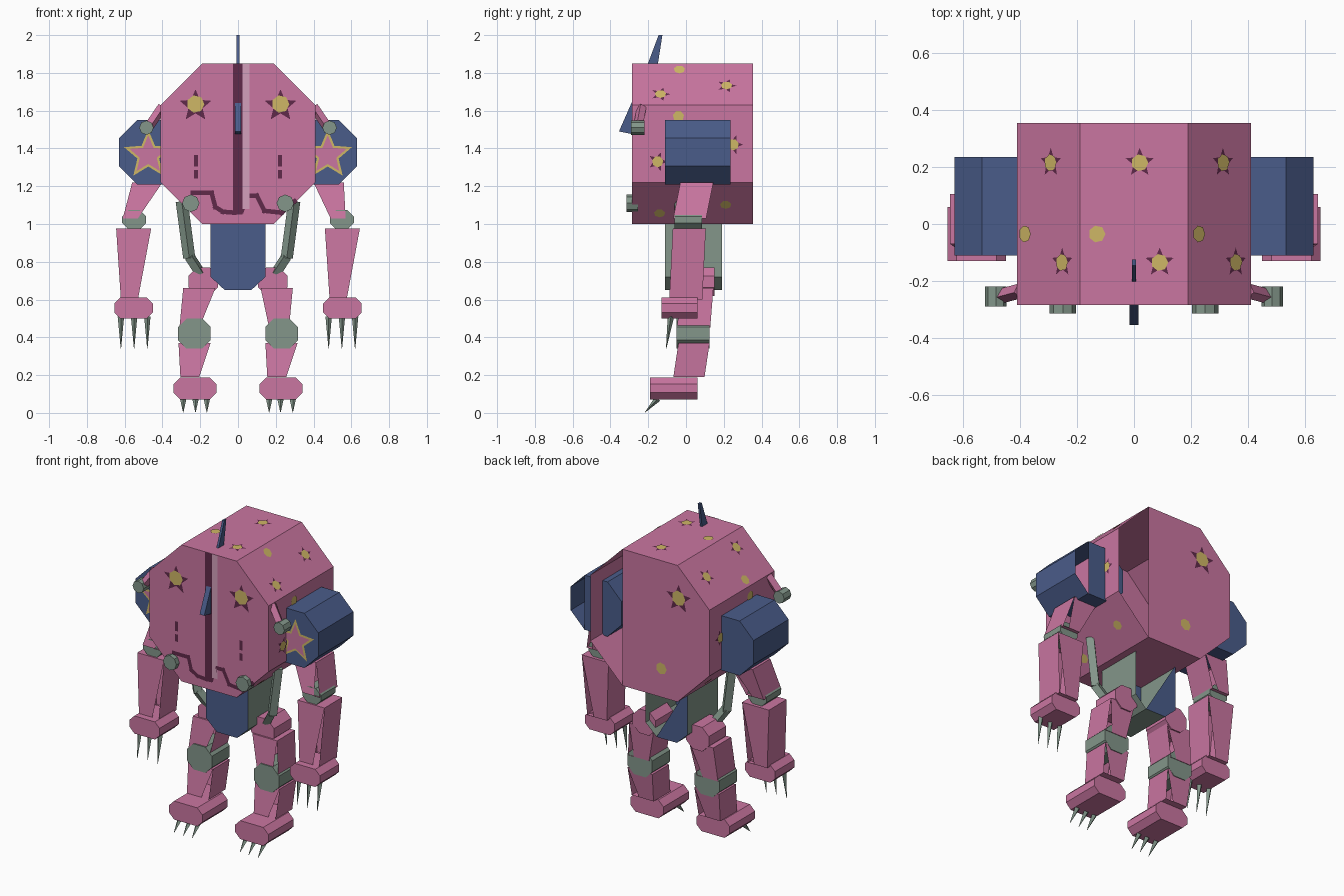
import bpy, bmesh, math
from mathutils import Vector, Matrix

if "Cube" in bpy.data.objects:
    bpy.data.objects.remove(bpy.data.objects["Cube"])


def mat(name, r, g, b):
    m = bpy.data.materials.new(name)
    lin = [((c / 255 + 0.055) / 1.055) ** 2.4 for c in (r, g, b)]
    m.diffuse_color = (*lin, 1)
    m.use_nodes = True
    m.node_tree.nodes["Principled BSDF"].inputs["Base Color"].default_value = m.diffuse_color
    return m


PINK = mat("pink", 202, 118, 161)
BLUE = mat("slate_blue", 74, 92, 138)
GREY = mat("grey_green", 131, 150, 138)
GOLD = mat("gold", 207, 183, 102)
PLUM = mat("dark_plum", 96, 42, 74)
PALE = mat("pale_pink", 212, 160, 188)


def finish(name, bm, *mats):
    me = bpy.data.meshes.new(name)
    bm.to_mesh(me)
    bm.free()
    for m in mats:
        me.materials.append(m)
    ob = bpy.data.objects.new(name, me)
    bpy.context.collection.objects.link(ob)
    return ob


def prism(name, pts, y0, y1, m, lean=0.0, skip_front=(), skip_back=(), cap=None):
    """Extrude a front profile (counter-clockwise x, z) along y, leaning with height."""
    bm = bmesh.new()
    zt = max(p[1] for p in pts)
    f = [bm.verts.new((x, y0 + lean * (z - zt), z)) for x, z in pts]
    b = [bm.verts.new((x, y1 + lean * (z - zt), z)) for x, z in pts]
    n = len(pts)
    caps = [bm.faces.new([f[i] for i in range(n) if i not in skip_front]),
            bm.faces.new([b[i] for i in reversed(range(n)) if i not in skip_back])]
    for i in range(n):
        j = (i + 1) % n
        bm.faces.new((f[j], f[i], b[i], b[j]))
    if cap:
        for c in caps:
            c.material_index = 1
    return finish(name, bm, m, *([cap] if cap else []))


def octagon(x0, x1, z0, z1, c):
    return [(x0 + c, z0), (x1 - c, z0), (x1, z0 + c), (x1, z1 - c),
            (x1 - c, z1), (x0 + c, z1), (x0, z1 - c), (x0, z0 + c)]


def mx(s, pts):
    """Mirror a profile to the other side and keep its winding."""
    return pts if s > 0 else [(-x, z) for x, z in reversed(pts)]


def limb(name, s, top, bot, zt, zb, y0, y1, lean, gap):
    """Tapered limb shell with a triangular opening in both caps."""
    if s < 0:
        top, bot = (-top[1], -top[0]), (-bot[1], -bot[0])
    pts = [(bot[0], zb), (bot[1] - gap, zb), (bot[1], zb), (top[1], zt), (top[0], zt)]
    prism(name, pts, y0, y1, PINK, lean, (2,), (2,))


def bar(name, p, q, r1, r2, m, seg=4):
    p, q = Vector(p), Vector(q)
    d = q - p
    bm = bmesh.new()
    bmesh.ops.create_cone(bm, cap_ends=True, segments=seg, radius1=r1, radius2=r2, depth=d.length,
                          matrix=Matrix.Translation((p + q) / 2) @ d.to_track_quat('Z', 'Y').to_matrix().to_4x4())
    return finish(name, bm, m)


def decal(name, c, n, pts, m, lift=0.003):
    """Flat painted plate on a surface at c with normal n."""
    n = Vector(n).normalized()
    v = Vector((0, 0, 1)) if abs(n.y) > 0.5 else Vector((0, 1, 0))
    u = v.cross(n)
    bm = bmesh.new()
    bm.faces.new([bm.verts.new(Vector(c) + n * lift + u * a + v * b) for a, b in pts])
    return finish(name, bm, m)


def star(r, k=0.45):
    return [((r if i % 2 == 0 else r * k) * math.cos(math.pi / 2 + i * math.pi / 5),
             (r if i % 2 == 0 else r * k) * math.sin(math.pi / 2 + i * math.pi / 5)) for i in range(10)]


def disc(r, n=7):
    return [(r * math.cos(2 * math.pi * i / n), r * math.sin(2 * math.pi * i / n)) for i in range(n)]


def rect(x0, x1, z0, z1):
    return [(x0, z0), (x1, z0), (x1, z1), (x0, z1)]


# Torso with an open strip at the back, and pelvis
prism("torso", octagon(-.41, .41, 1.0, 1.85, .22), -.285, .355, PINK, skip_back=(2, 3))
prism("pelvis", [(-.07, .65), (.07, .65), (.145, .72), (.145, 1.01), (-.145, 1.01), (-.145, .72)],
      -.11, .19, GREY, skip_back=(2, 3), cap=BLUE)

# Nose blade and top horn: thin side profiles
for name, prof, t in (("nose_blade", [(-.28, 1.66), (-.355, 1.49), (-.28, 1.475)], .016),
                      ("top_horn", [(-.205, 1.84), (-.15, 1.84), (-.125, 2.0), (-.145, 2.0)], .007)):
    bm = bmesh.new()
    L = [bm.verts.new((-t, y, z)) for y, z in prof]
    R = [bm.verts.new((t, y, z)) for y, z in prof]
    bm.faces.new(L)
    bm.faces.new(R[::-1])
    for i in range(len(prof)):
        j = (i + 1) % len(prof)
        bm.faces.new((L[i], L[j], R[j], R[i]))
    bmesh.ops.recalc_face_normals(bm, faces=bm.faces[:])
    finish(name, bm, BLUE)

# Painted front markings
FRONT, F = (0, -1, 0), (0, -.285, 0)
decal("centre_stripe", F, FRONT, rect(-.026, .024, 1.05, 1.85), PLUM)
decal("pale_stripe", F, FRONT, rect(.024, .06, 1.08, 1.85), PALE)
for s in (-1, 1):
    decal("eye_star", (s * .225, -.285, 1.625), FRONT, star(.088), PLUM)
    decal("eye_spot", (s * .225, -.285, 1.635), FRONT, disc(.047), GOLD, .005)
    for z0, z1 in ((1.305, 1.365), (1.24, 1.285)):
        decal("cheek_dash", F, FRONT, rect(s * .222 - .011, s * .222 + .011, z0, z1), PLUM)
for path in ([(-.24, 1.165), (-.14, 1.165), (-.12, 1.09), (-.08, 1.065), (-.02, 1.06)],
             [(.02, 1.07), (.05, 1.15), (.1, 1.15), (.14, 1.07), (.23, 1.06), (.3, 1.12)]):
    for (ax, az), (bx, bz) in zip(path, path[1:]):
        d = Vector((bx - ax, bz - az)).normalized() * .012
        decal("mouth_line", F, FRONT, [(ax - d.x + d.y, az - d.y - d.x), (bx + d.x + d.y, bz + d.y - d.x),
                                       (bx + d.x - d.y, bz + d.y + d.x), (ax - d.x - d.y, az - d.y + d.x)], PLUM)

# Back markings
decal("back_star", (-.2, .355, 1.645), (0, 1, 0), star(.088), PLUM)
decal("back_spot", (-.2, .355, 1.65), (0, 1, 0), disc(.047), GOLD, .005)
decal("back_low_spot", (-.08, .355, 1.18), (0, 1, 0), disc(.037), GOLD)

# Spots on the top, slopes and flanks: position, normal, whether a star sits behind
spots = [((.02, .215, 1.85), (0, 0, 1), 1), ((-.13, -.035, 1.85), (0, 0, 1), 0),
         ((.09, -.135, 1.85), (0, 0, 1), 1)]
for x, y, st in ((.31, .215, 1), (.355, -.135, 1), (.225, -.035, 0),
                 (-.29, .215, 1), (-.25, -.135, 1), (-.38, -.035, 0)):
    spots.append(((x, y, 2.04 - abs(x)), (math.copysign(1, x), 0, 1), st))
for s in (-1, 1):
    for y, z, st in ((-.15, 1.33, 1), (-.04, 1.57, 0), (.25, 1.42, 1)):
        spots.append(((s * .41, y, z), (s, 0, 0), st))
    for y, z in ((.21, 1.105), (-.14, 1.06)):
        spots.append(((s * (z - .81), y, z), (s, 0, -1), 0))
for c, n, st in spots:
    if st:
        decal("spot_star", c, n, star(.052), PLUM)
    decal("spot", c, n, disc(.03), GOLD, .005)

for s in (-1, 1):
    # Shoulder with painted star
    x0, x1 = sorted((s * .28, s * .63))
    prism("shoulder", octagon(x0, x1, 1.21, 1.55, .096), -.11, .235, BLUE, skip_back=(2, 3))
    decal("shoulder_star_edge", (s * .475, -.11, 1.365), FRONT, star(.135), GOLD)
    decal("shoulder_star", (s * .475, -.11, 1.365), FRONT, star(.105), PINK, .005)
    # Small lamp on a link beside the shoulder
    bar("lamp_link", (s * .4, -.235, 1.62), (s * .475, -.255, 1.51), .026, .026, PINK)
    bar("lamp", (s * .485, -.29, 1.51), (s * .485, -.22, 1.51), .038, .038, GREY, 8)
    # Arm
    limb("upper_arm", s, (.40, .56), (.49, .61), 1.22, 1.03, -.03, .145, .2, .04)
    prism("elbow", mx(s, octagon(.487, .613, .97, 1.075, .035)), -.06, .085, GREY)
    limb("forearm", s, (.46, .645), (.485, .62), .975, .6, -.07, .105, .05, .045)
    prism("hand", mx(s, octagon(.45, .655, .5, .61, .032)), -.13, .06, PINK)
    for x in (.48, .55, .62):
        bar("finger_claw", (s * x, -.08, .51), (s * x, -.105, .34), .017, .001, GREY)
    # Leg
    prism("hip", mx(s, octagon(.105, .262, .62, .77, .045)), -.02, .15, PINK)
    limb("thigh", s, (.12, .29), (.165, .31), .66, .45, -.03, .145, .08, .04)
    prism("knee", mx(s, octagon(.145, .317, .34, .5, .045)), -.05, .125, GREY)
    limb("shin", s, (.145, .315), (.155, .305), .37, .19, -.04, .125, .15, .05)
    prism("foot", mx(s, octagon(.113, .342, .072, .187, .035)), -.19, .06, PINK)
    for x in (.165, .225, .29):
        bar("toe_claw", (s * x, -.15, .075), (s * x, -.217, .003), .017, .001, GREY)
    # Bent hose from torso to hip with its front fitting
    bar("hose_fitting", (s * .25, -.315, 1.11), (s * .25, -.255, 1.11), .046, .046, GREY, 8)
    bar("hose_upper", (s * .298, -.03, 1.12), (s * .258, -.03, .82), .032, .032, GREY)
    bar("hose_lower", (s * .258, -.03, .83), (s * .2, 0, .74), .03, .03, GREY)
